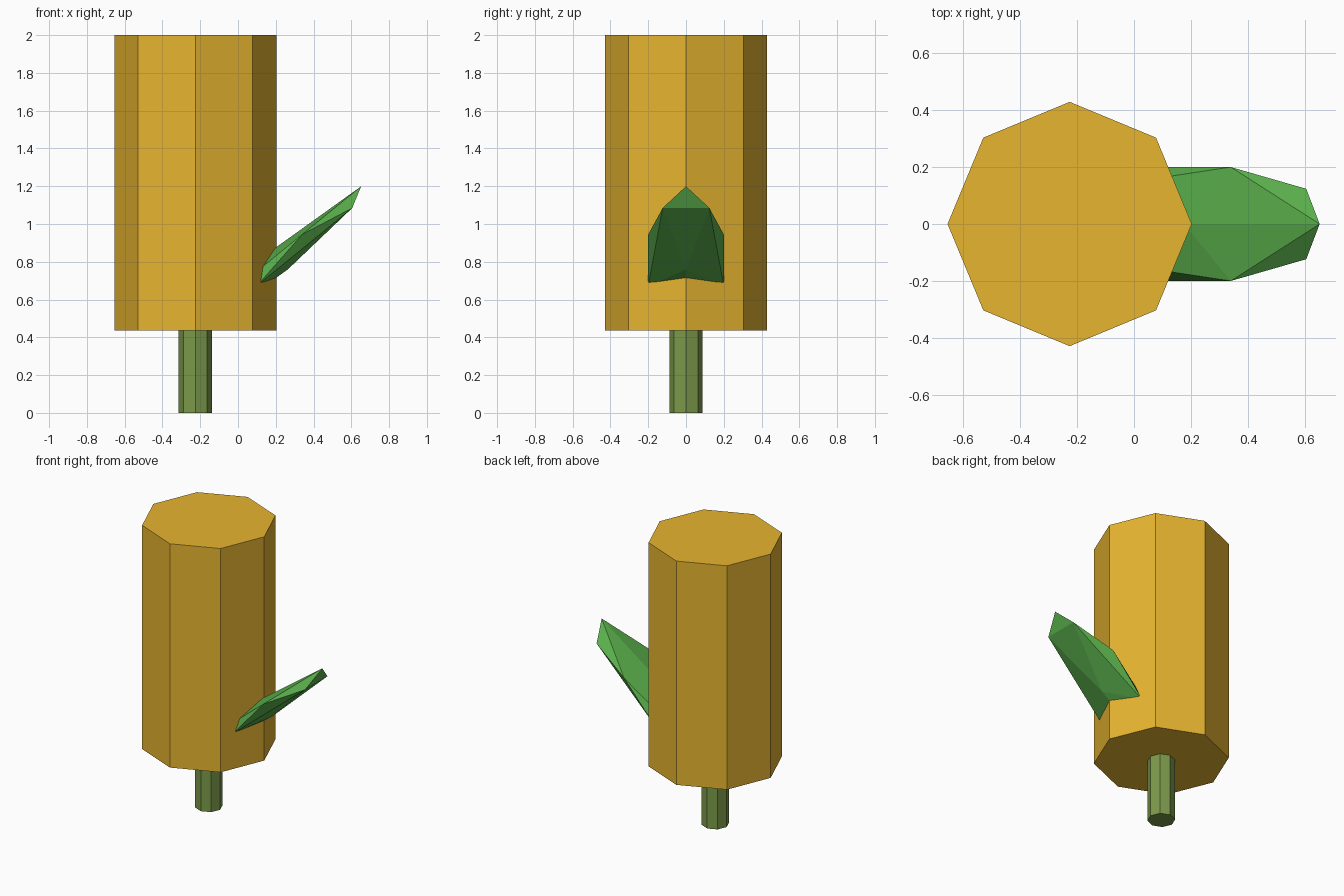
import bpy, bmesh
from mathutils import Vector

if "Cube" in bpy.data.objects:
    bpy.data.objects.remove(bpy.data.objects["Cube"])

AXIS_X = -0.226


def paint(obj, name, color):
    mat = bpy.data.materials.new(name)
    mat.diffuse_color = (*color, 1)
    mat.use_nodes = True
    mat.node_tree.nodes["Principled BSDF"].inputs["Base Color"].default_value = mat.diffuse_color
    obj.data.materials.append(mat)


def octagon_prism(name, radius, z0, z1, mat_name, color):
    bpy.ops.mesh.primitive_cylinder_add(
        vertices=8, radius=radius, depth=z1 - z0, location=(AXIS_X, 0, (z0 + z1) / 2))
    obj = bpy.context.object
    obj.name = name
    paint(obj, mat_name, color)
    return obj


# Eight-sided body and stem
octagon_prism("body", 0.429, 0.435, 2.0, "yellow", (0.80, 0.46, 0.03))
octagon_prism("stem", 0.088, 0.0, 0.435, "stem_green", (0.20, 0.32, 0.07))

# Leaf: flattened, tilted icosahedron that sinks into the body
PHI = (1 + 5 ** 0.5) / 2
centre = Vector((0.220, 0, 0.809))
e1 = Vector((0.120, 0, 0.136))
e2 = Vector((0.238, 0, 0.1706))
side = Vector((0, 0.2 / PHI, 0))
bm = bmesh.new()
for a in (-1, 1):
    for b in (-PHI, PHI):
        for u, v, w in ((0, a, b), (a, b, 0), (b, 0, a)):
            bm.verts.new(centre + e1 * u + side * v + e2 * w)
bmesh.ops.convex_hull(bm, input=bm.verts[:])
bmesh.ops.recalc_face_normals(bm, faces=bm.faces[:])
mesh = bpy.data.meshes.new("leaf")
bm.to_mesh(mesh)
bm.free()
leaf = bpy.data.objects.new("leaf", mesh)
bpy.context.collection.objects.link(leaf)
paint(leaf, "leaf_green", (0.10, 0.42, 0.07))
